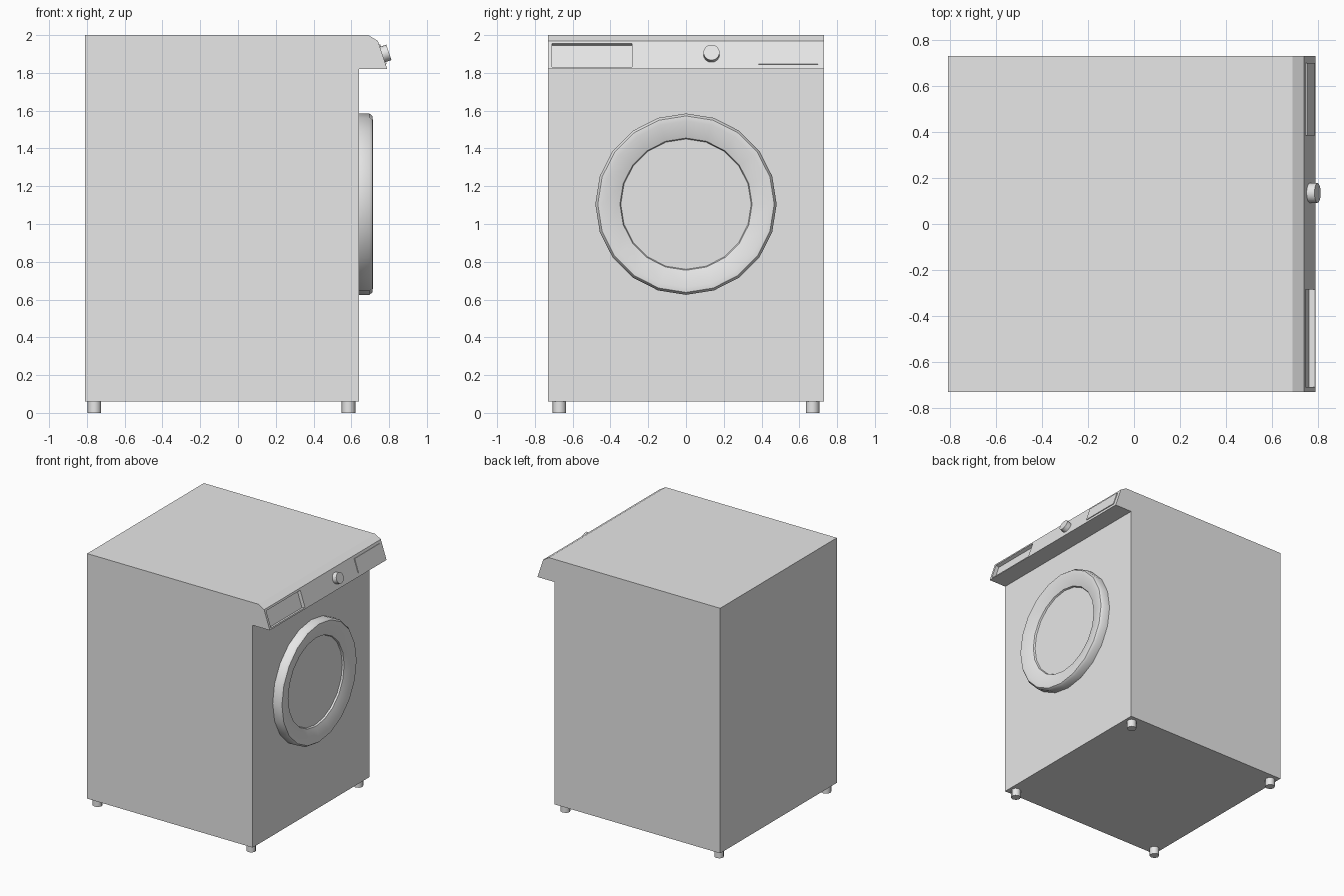
import bpy, bmesh
from math import pi, sin, cos, atan2, radians
from mathutils import Matrix, Vector

cube = bpy.data.objects.get("Cube")
if cube:
    bpy.data.objects.remove(cube, do_unlink=True)

grey = bpy.data.materials.new("light grey enamel")
grey.use_nodes = True
grey.diffuse_color = (0.8, 0.8, 0.8, 1)
grey.node_tree.nodes["Principled BSDF"].inputs["Base Color"].default_value = (0.8, 0.8, 0.8, 1)


def finish(name, bm, smooth=None):
    bmesh.ops.recalc_face_normals(bm, faces=bm.faces)
    mesh = bpy.data.meshes.new(name)
    bm.to_mesh(mesh)
    bm.free()
    mesh.materials.append(grey)
    obj = bpy.data.objects.new(name, mesh)
    bpy.context.collection.objects.link(obj)
    bpy.ops.object.select_all(action='DESELECT')
    obj.select_set(True)
    bpy.context.view_layer.objects.active = obj
    if smooth:
        bpy.ops.object.shade_smooth_by_angle(angle=radians(smooth))
    return obj


def panel_frame(y, z):
    """Frame on the sloping control panel: local x points out, local z up the slope."""
    x = 0.79 - (z - 1.82) / 3
    return Matrix.Translation((x, y, z)) @ Matrix.Rotation(-atan2(1, 3), 4, 'Y')


def panel_box(name, y0, y1, z0, z1, depth):
    bm = bmesh.new()
    size = Matrix.Diagonal((depth * 2, y1 - y0, (z1 - z0) / 0.949, 1))
    bmesh.ops.create_cube(bm, size=1, matrix=panel_frame((y0 + y1) / 2, (z0 + z1) / 2) @ size)
    return finish(name, bm)


def cylinder(name, matrix, radius, height, sides):
    bm = bmesh.new()
    bmesh.ops.create_cone(bm, cap_ends=True, segments=sides, radius1=radius,
                          radius2=radius, depth=height, matrix=matrix)
    return finish(name, bm, 50)


# Cabinet with overhanging control panel, extruded from its side profile
profile = [(-0.81, 0.06), (0.64, 0.06), (0.64, 1.82), (0.79, 1.82),
           (0.74, 1.97), (0.69, 2.0), (-0.81, 2.0)]
bm = bmesh.new()
side = bm.faces.new([bm.verts.new((x, -0.73, z)) for x, z in profile])
ext = bmesh.ops.extrude_face_region(bm, geom=[side])
bmesh.ops.translate(bm, vec=(0, 1.46, 0),
                    verts=[g for g in ext["geom"] if isinstance(g, bmesh.types.BMVert)])
cabinet = finish("cabinet", bm)

# Sunken detergent drawer
cutter = panel_box("drawer_cutter", -0.71, -0.285, 1.83, 1.955, 0.028)
cutter.hide_render = True
cut = cabinet.modifiers.new("drawer recess", 'BOOLEAN')
cut.operation = 'DIFFERENCE'
cut.solver = 'EXACT'
cut.object = cutter
bpy.context.view_layer.objects.active = cabinet
bpy.ops.object.modifier_apply(modifier=cut.name)
bpy.data.objects.remove(cutter, do_unlink=True)

# Display plate and programme knob
panel_box("display", 0.385, 0.70, 1.845, 1.95, 0.006)
knob_frame = panel_frame(0.135, 1.897) @ Matrix.Translation((0.013, 0, 0))
cylinder("knob", knob_frame @ Matrix.Rotation(pi / 2, 4, 'Y'), 0.043, 0.046, 16)

# Round door: rim and sunken window, spun from (radius, x) points
rim = [(0.48, 0.63), (0.48, 0.695), (0.467, 0.712), (0.44, 0.714), (0.35, 0.685), (0.345, 0.672)]
sides = 20
bm = bmesh.new()
rings = []
for r, x in rim:
    rings.append([bm.verts.new((x, r * sin(2 * pi * i / sides), 1.105 + r * cos(2 * pi * i / sides)))
                  for i in range(sides)])
for a, b in zip(rings, rings[1:]):
    for i in range(sides):
        j = (i + 1) % sides
        bm.faces.new((a[i], a[j], b[j], b[i]))
bm.faces.new(rings[-1])
bm.faces.new(rings[0])
finish("door", bm, 40)

# Four feet
for end, x in (("front", 0.585), ("back", -0.76)):
    for hand, y in (("left", 0.67), ("right", -0.67)):
        cylinder(f"{end}_{hand}_foot", Matrix.Translation((x, y, 0.035)), 0.036, 0.07, 8)
